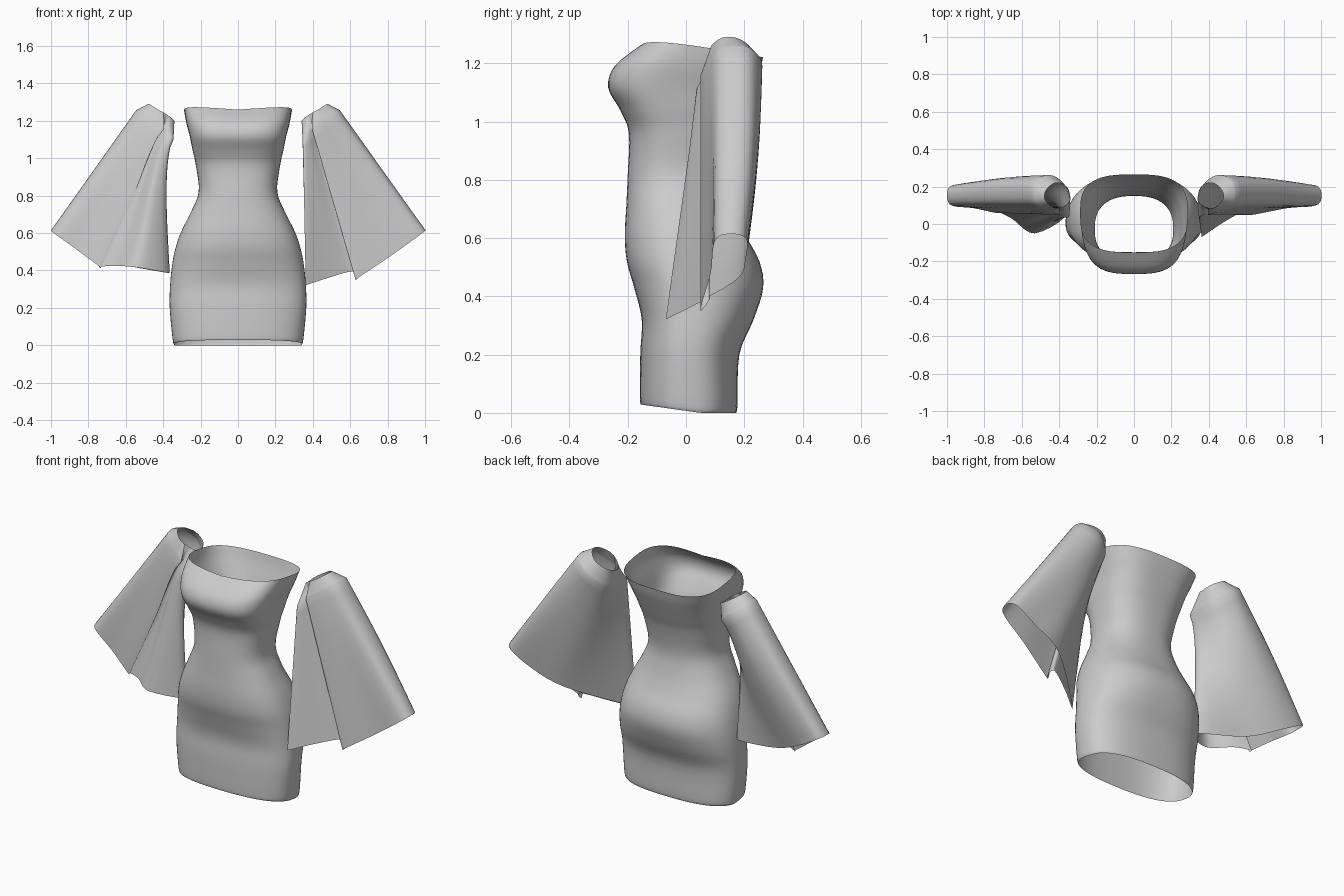
import bpy, math
from mathutils import Vector

if "Cube" in bpy.data.objects:
    bpy.data.objects.remove(bpy.data.objects["Cube"])


def spline(pts, steps, closed=False):
    """Catmull-Rom resampling of a list of vectors."""
    n = len(pts)
    get = (lambda i: pts[i % n]) if closed else (lambda i: pts[max(0, min(n - 1, i))])
    out = []
    for i in range(n if closed else n - 1):
        a, b, c, d = (get(i + k) for k in (-1, 0, 1, 2))
        for s in range(steps):
            t = s / steps
            out.append(0.5 * (2 * b + (c - a) * t + (2 * a - 5 * b + 4 * c - d) * t * t
                              + (3 * b - a - 3 * c + d) * t ** 3))
    if not closed:
        out.append(pts[-1].copy())
    return out


def loft(name, rings, flip=False):
    """Open tube through rings of equal length."""
    m = len(rings[0])
    verts = [p for r in rings for p in r]
    faces = []
    for i in range(len(rings) - 1):
        for j in range(m):
            k = (j + 1) % m
            f = (i * m + j, i * m + k, (i + 1) * m + k, (i + 1) * m + j)
            faces.append(f[::-1] if flip else f)
    me = bpy.data.meshes.new(name)
    me.from_pydata(verts, [], faces)
    ob = bpy.data.objects.new(name, me)
    bpy.context.collection.objects.link(ob)
    bpy.ops.object.select_all(action='DESELECT')
    ob.select_set(True)
    bpy.context.view_layer.objects.active = ob
    bpy.ops.object.shade_smooth_by_angle(angle=math.radians(60))
    return ob


def clamp(v):
    return max(0.0, min(1.0, v))


# Dress body: height, half width, front y, back y, squareness, y of the widest line
body = [
    (0.00, 0.342, -0.155, 0.172, 2.6, 0.01), (0.03, 0.350, -0.158, 0.177, 2.6, 0.01),
    (0.20, 0.365, -0.157, 0.183, 2.5, 0.005), (0.32, 0.363, -0.152, 0.232, 2.5, 0.01),
    (0.43, 0.352, -0.178, 0.265, 2.4, 0.01), (0.52, 0.334, -0.203, 0.252, 2.4, 0.0),
    (0.61, 0.303, -0.210, 0.205, 2.4, -0.01), (0.71, 0.253, -0.205, 0.168, 2.4, -0.03),
    (0.82, 0.210, -0.200, 0.150, 2.5, -0.03), (0.96, 0.225, -0.196, 0.175, 2.6, -0.02),
    (1.04, 0.242, -0.226, 0.203, 2.8, -0.03), (1.12, 0.258, -0.267, 0.230, 3.0, -0.03),
    (1.20, 0.277, -0.245, 0.252, 3.0, 0.01), (1.28, 0.288, -0.152, 0.265, 3.0, 0.06),
]
rings = []
for row in spline([Vector(r) for r in body], 4):
    z, w, front, back, square, c = row
    e = 2 / square
    ring = []
    for j in range(64):
        a = 2 * math.pi * j / 64
        ca, sa = math.cos(a), math.sin(a)
        d = back - c if sa > 0 else c - front
        x = w * math.copysign(abs(ca) ** e, ca)
        y = c + d * math.copysign(abs(sa) ** e, sa)
        # slanted neckline with a front dip, slanted hem
        top = clamp((z - 1.0) / 0.28) ** 2
        dz = -top * 0.058 * clamp((y + 0.15) / 0.41) ** 1.3
        if y < c:
            dz -= top * 0.02 * (1 - abs(x) / w)
        dz += clamp(1 - z / 0.2) * 0.028 * clamp((0.05 - y) / 0.2)
        ring.append((x, y, z + dz))
    rings.append(ring)
loft("dress_body", rings)

# Sleeve rings, same order: outer tip, front sheet, fold (doubled), valley,
# inner panel, inner edge, back fold, back sheet, outer tip
opening = [(.475, .13, 1.29), (.435, .09, 1.265), (.40, .085, 1.245), (.398, .086, 1.244),
           (.375, .095, 1.23), (.355, .11, 1.215), (.34, .14, 1.20),
           (.36, .20, 1.22), (.42, .22, 1.255), (.47, .18, 1.285)]
shoulder = [(.535, .12, 1.25), (.46, .07, 1.20), (.40, .05, 1.16), (.40, .055, 1.16),
            (.40, .075, 1.155), (.37, .045, 1.13), (.345, .05, 1.10),
            (.365, .20, 1.12), (.45, .262, 1.19), (.535, .22, 1.25)]
cuff_right = [(.985, .105, .60), (.82, .085, .48), (.64, .05, .36), (.64, .06, .36),
              (.61, .08, .395), (.48, .01, .36), (.365, -.065, .325),
              (.65, .165, .45), (.85, .205, .53), (.985, .20, .605)]
cuff_left = [(.985, .105, .60), (.86, .085, .51), (.74, .06, .42), (.74, .07, .42),
             (.655, .03, .425), (.53, -.05, .415), (.365, .06, .385),
             (.65, .135, .44), (.85, .205, .53), (.985, .20, .605)]


def sleeve(name, cuff, side, tuck):
    op, sh, cu = (spline([Vector(p) for p in r], 5, True) for r in (opening, shoulder, cuff))
    # puffed cap between arm opening and shoulder
    rows = []
    for i in range(4):
        t = i / 4
        puff = math.sin(t * math.pi / 2)
        rows.append([p.lerp(q, t * 0.4 + puff * 0.6) for p, q in zip(op, sh)])
    # flaring bell down to the cuff, back sheet bowed, inner edge tucked outward
    for i in range(17):
        t = i / 16
        row = []
        for p, q in zip(sh, cu):
            v = p.lerp(q, t)
            v.y += 0.012 * math.sin(math.pi * t) * clamp((v.y - 0.12) / 0.06)
            v.x += tuck * math.sin(math.pi * t ** 0.6) * clamp((0.55 - v.x) / 0.17)
            row.append(v)
        rows.append(row)
    loft(name, [[(side * v.x, v.y, v.z) for v in r] for r in rows], flip=side < 0)


sleeve("right_bell_sleeve", cuff_right, 1, 0.0)
sleeve("left_bell_sleeve", cuff_left, -1, 0.03)
